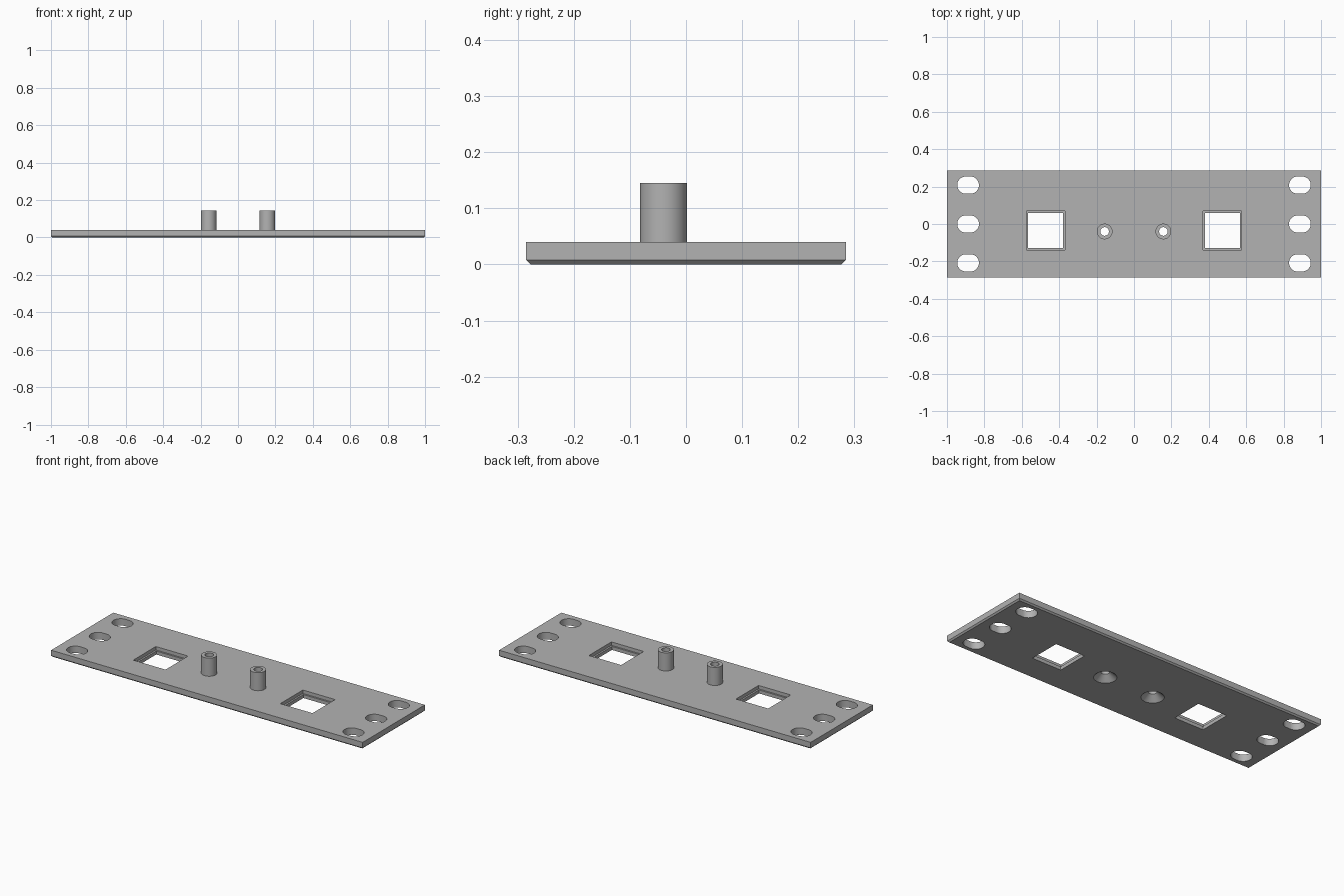
import bpy, bmesh, math

if "Cube" in bpy.data.objects:
    bpy.data.objects.remove(bpy.data.objects["Cube"])

gray = bpy.data.materials.new("light_gray")
gray.diffuse_color = (0.45, 0.45, 0.45, 1)
gray.use_nodes = True
gray.node_tree.nodes["Principled BSDF"].inputs["Base Color"].default_value = gray.diffuse_color

def loft(name, rings, mat=None):
    """Closed solid from a stack of equal-length (outline, z) rings."""
    bm = bmesh.new()
    loops = [[bm.verts.new((x, y, z)) for x, y in pts] for pts, z in rings]
    n = len(loops[0])
    for a, b in zip(loops, loops[1:]):
        for i in range(n):
            j = (i + 1) % n
            bm.faces.new((a[i], a[j], b[j], b[i]))
    bm.faces.new(loops[0][::-1])
    bm.faces.new(loops[-1])
    bmesh.ops.recalc_face_normals(bm, faces=bm.faces)
    me = bpy.data.meshes.new(name)
    bm.to_mesh(me)
    bm.free()
    ob = bpy.data.objects.new(name, me)
    bpy.context.collection.objects.link(ob)
    me.materials.append(mat or gray)
    return ob

def rect(cx, cy, w, h):
    return [(cx + sx * w / 2, cy + sy * h / 2)
            for sx, sy in ((-1, -1), (1, -1), (1, 1), (-1, 1))]

def slot(cx, cy, r, stretch=0.0, n=48):
    """Circle, or a rounded slot when stretched along x."""
    pts = []
    for i in range(n):
        a = 2 * math.pi * (i + 0.5) / n
        c, s = math.cos(a), math.sin(a)
        pts.append((cx + r * c + math.copysign(stretch, c), cy + r * s))
    return pts

def boolean(ob, other, op):
    m = ob.modifiers.new(other.name, 'BOOLEAN')
    m.operation, m.object, m.solver = op, other, 'EXACT'
    bpy.context.view_layer.objects.active = ob
    bpy.ops.object.modifier_apply(modifier=m.name)
    bpy.data.objects.remove(other)

# Plate with a chamfered lower edge
T, C = 0.04, 0.008
plate = loft("mounting_plate", [(rect(0, 0, 2 - 2 * C, 0.57 - 2 * C), 0),
                                (rect(0, 0, 2, 0.57), C),
                                (rect(0, 0, 2, 0.57), T)])

for side in (-1, 1):
    # Hollow standoff post
    px, py = side * 0.157, -0.04
    post = loft("standoff_post", [(slot(px, py, 0.042), 0.02),
                                  (slot(px, py, 0.042), 0.145)])
    boolean(plate, post, 'UNION')
    # Screw hole with a countersink underneath
    hole = loft("screw_hole", [(slot(px, py, 0.064), -0.004),
                               (slot(px, py, 0.023), 0.032),
                               (slot(px, py, 0.023), 0.2)])
    boolean(plate, hole, 'DIFFERENCE')
    # Square opening with a ledge half way down
    sx, sy = side * 0.472, -0.035
    window = loft("square_opening", [(rect(sx, sy, 0.187, 0.187), -0.1),
                                     (rect(sx, sy, 0.187, 0.187), 0.02),
                                     (rect(sx, sy, 0.207, 0.207), 0.02),
                                     (rect(sx, sy, 0.207, 0.207), 0.1)])
    boolean(plate, window, 'DIFFERENCE')
    # Mounting slots at the end
    for y in (-0.208, 0, 0.208):
        cut = loft("mounting_slot", [(slot(side * 0.887, y, 0.046, 0.012), -0.1),
                                     (slot(side * 0.887, y, 0.046, 0.012), 0.1)])
        boolean(plate, cut, 'DIFFERENCE')

# Smooth round walls, crisp edges
bpy.ops.object.select_all(action='DESELECT')
plate.select_set(True)
bpy.context.view_layer.objects.active = plate
bpy.ops.object.shade_smooth_by_angle(angle=math.radians(25))
